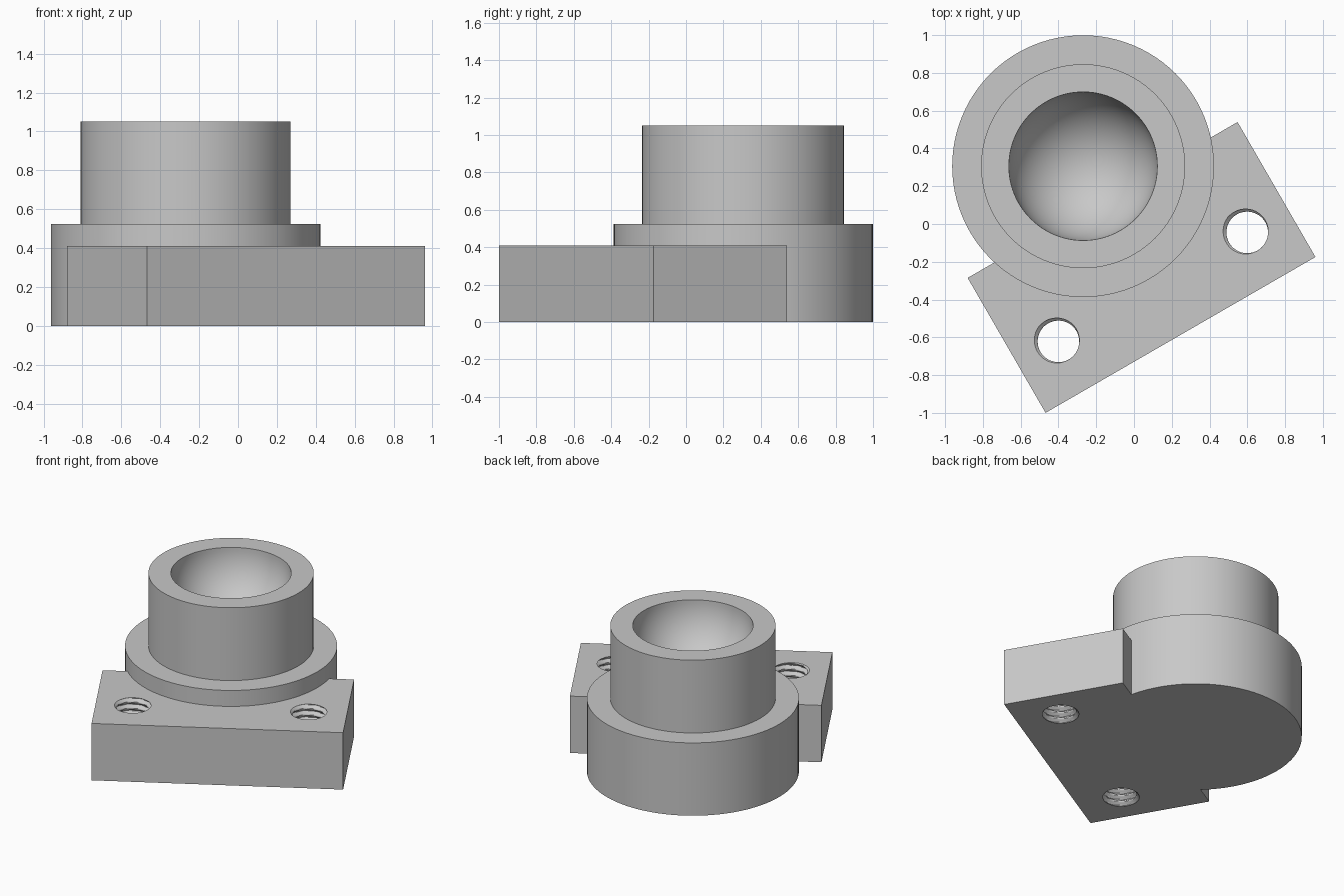
import bpy, bmesh
from math import sin, cos, pi, radians
from mathutils import Matrix, Vector

cube = bpy.data.objects.get("Cube")
if cube:
    bpy.data.objects.remove(cube, do_unlink=True)

TURN = radians(30)
BLOCK_POS = Vector((0.04, -0.23, 0))
BLOCK_SIZE = (1.65, 0.825, 0.41)
PLACE = Matrix.Translation(BLOCK_POS) @ Matrix.Rotation(TURN, 4, 'Z')

grey = bpy.data.materials.new("plain grey")
grey.use_nodes = True
colour = (0.58, 0.58, 0.58, 1)
grey.diffuse_color = colour
grey.node_tree.nodes["Principled BSDF"].inputs["Base Color"].default_value = colour


def make_object(name, bm):
    bmesh.ops.recalc_face_normals(bm, faces=bm.faces)
    mesh = bpy.data.meshes.new(name)
    bm.to_mesh(mesh)
    bm.free()
    mesh.materials.append(grey)
    obj = bpy.data.objects.new(name, mesh)
    bpy.context.collection.objects.link(obj)
    return obj


def lathe(name, profile, centre, steps=96):
    bm = bmesh.new()
    verts = [bm.verts.new((r, 0, z)) for r, z in profile]
    edges = [bm.edges.new(pair) for pair in zip(verts, verts[1:])]
    bmesh.ops.spin(bm, geom=verts + edges, cent=(0, 0, 0), axis=(0, 0, 1),
                   angle=2 * pi, steps=steps)
    bmesh.ops.remove_doubles(bm, verts=bm.verts, dist=0.0005)
    bmesh.ops.translate(bm, verts=bm.verts, vec=centre)
    return make_object(name, bm)


def thread_cutter(name, centre, radius=0.11, depth=0.022, pitch=0.045):
    """Closed tube whose radius swells along a helix."""
    bm = bmesh.new()
    top, cols = BLOCK_SIZE[2], 48
    step = pitch / 10
    rings = []
    for i in range(int((top + 0.05) / step)):
        z = -0.023 + i * step
        ring = []
        for j in range(cols):
            a = 2 * pi * j / cols
            phase = (z - top) / pitch - (a - radians(150)) / (2 * pi)
            phase -= round(phase)
            r = radius + depth * max(0, 1 - 2.4 * abs(phase))
            ring.append(bm.verts.new((r * cos(a), r * sin(a), z)))
        rings.append(ring)
    for low, high in zip(rings, rings[1:]):
        for j in range(cols):
            k = (j + 1) % cols
            bm.faces.new((low[j], low[k], high[k], high[j]))
    bm.faces.new(rings[0][::-1])
    bm.faces.new(rings[-1])
    bmesh.ops.triangulate(bm, faces=bm.faces)
    bmesh.ops.translate(bm, verts=bm.verts, vec=centre)
    obj = make_object(name, bm)
    obj.hide_render = True
    return obj


def combine(target, tool, operation):
    mod = target.modifiers.new("combine", 'BOOLEAN')
    mod.operation, mod.solver, mod.object = operation, 'EXACT', tool
    bpy.context.view_layer.objects.active = target
    bpy.ops.object.modifier_apply(modifier=mod.name)
    bpy.data.objects.remove(tool, do_unlink=True)


# Mounting block
bm = bmesh.new()
bmesh.ops.create_cube(bm, size=1)
bmesh.ops.scale(bm, verts=bm.verts, vec=BLOCK_SIZE)
bmesh.ops.translate(bm, verts=bm.verts, vec=(0, 0, BLOCK_SIZE[2] / 2))
bmesh.ops.transform(bm, matrix=PLACE, verts=bm.verts)
body = make_object("socket_mount", bm)

# Stepped round body with a hemispherical socket in its top
TOP, BORE = 1.05, 0.393
profile = [(0, 0), (0.693, 0), (0.693, 0.525), (0.54, 0.525), (0.54, TOP)]
profile += [(BORE * cos(a), TOP - BORE * sin(a))
            for a in (pi / 2 * i / 24 for i in range(25))]
round_body = lathe("round_body", profile, PLACE @ Vector((0, 0.619, 0)))
combine(body, round_body, 'UNION')

# Threaded screw holes at both ends of the block
for side in (-1, 1):
    spot = PLACE @ Vector((side * 0.577, -0.119, 0))
    combine(body, thread_cutter("screw_hole_cutter", spot), 'DIFFERENCE')

# Smooth round walls, crisp edges
bpy.ops.object.select_all(action='DESELECT')
body.select_set(True)
bpy.context.view_layer.objects.active = body
bpy.ops.object.shade_smooth_by_angle(angle=radians(30))
